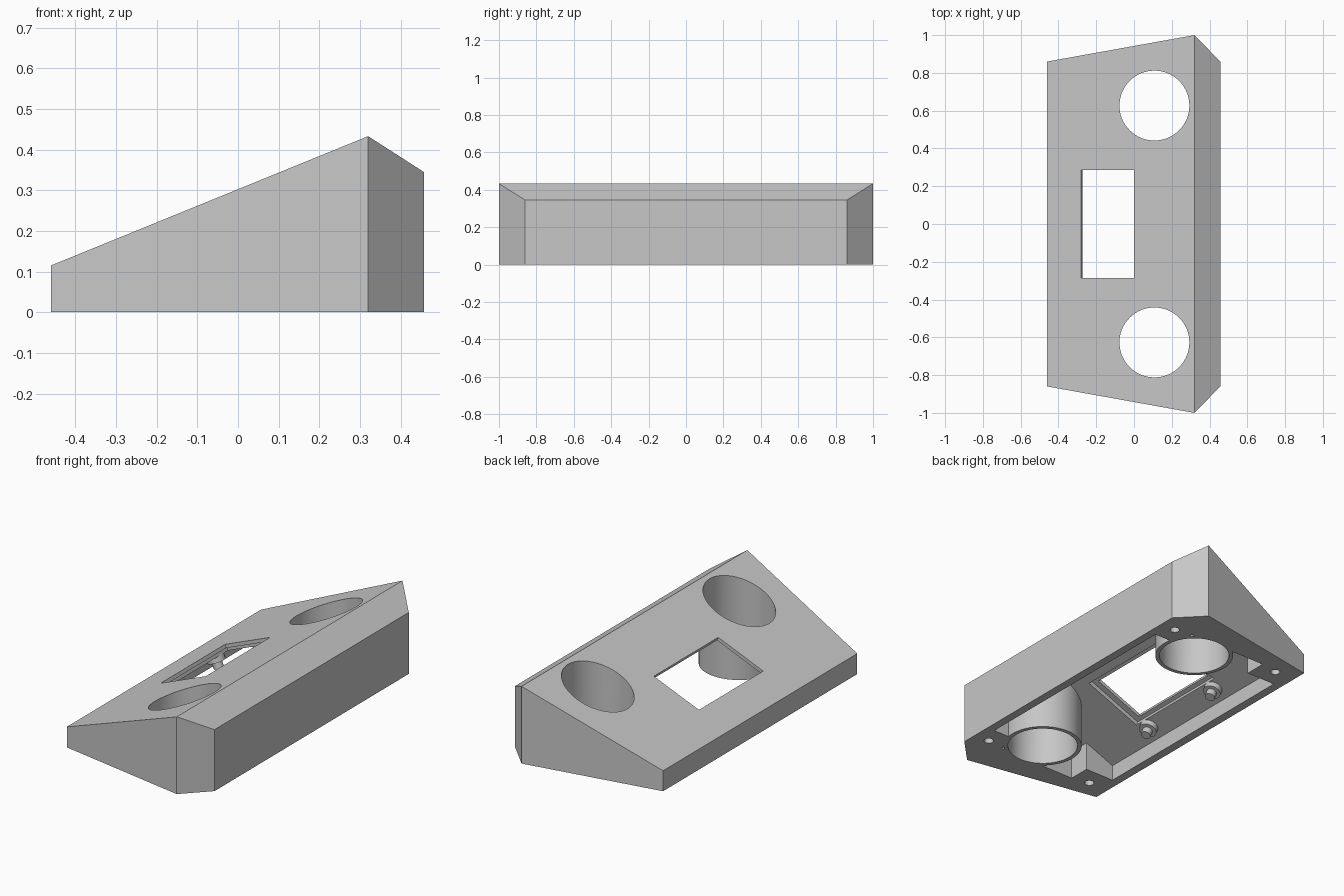
import bpy, bmesh, math
from mathutils import Matrix, Vector

if "Cube" in bpy.data.objects:
    bpy.data.objects.remove(bpy.data.objects["Cube"], do_unlink=True)

grey = bpy.data.materials.new("matte grey")
grey.use_nodes = True
grey.diffuse_color = (0.57, 0.57, 0.57, 1)
grey.node_tree.nodes["Principled BSDF"].inputs["Base Color"].default_value = grey.diffuse_color


def to_object(name, bm):
    bmesh.ops.recalc_face_normals(bm, faces=bm.faces)
    mesh = bpy.data.meshes.new(name)
    bm.to_mesh(mesh)
    bm.free()
    mesh.materials.append(grey)
    obj = bpy.data.objects.new(name, mesh)
    bpy.context.collection.objects.link(obj)
    return obj


def box(name, low, high, frame=Matrix()):
    low, high = Vector(low), Vector(high)
    bm = bmesh.new()
    bmesh.ops.create_cube(bm, size=1)
    size = Matrix.Diagonal((*(high - low), 1))
    bm.transform(frame @ Matrix.Translation((low + high) / 2) @ size)
    return to_object(name, bm)


def cylinder(name, x, y, low, high, radius, sides=64, frame=Matrix()):
    bm = bmesh.new()
    bmesh.ops.create_cone(bm, cap_ends=True, segments=sides, radius1=radius,
                          radius2=radius, depth=high - low)
    bm.transform(frame @ Matrix.Translation((x, y, (low + high) / 2)))
    return to_object(name, bm)


def prism(name, profile):
    """Solid from (x, z, half width) points, spanning both sides of y = 0."""
    bm = bmesh.new()
    ends = [[bm.verts.new((x, s * w, z)) for x, z, w in profile] for s in (-1, 1)]
    for end in ends:
        bm.faces.new(end)
    n = len(profile)
    for i in range(n):
        j = (i + 1) % n
        bm.faces.new((ends[0][i], ends[0][j], ends[1][j], ends[1][i]))
    return to_object(name, bm)


def combine(target, tool, operation="DIFFERENCE"):
    mod = target.modifiers.new("cut", "BOOLEAN")
    mod.operation, mod.object, mod.solver = operation, tool, "EXACT"
    bpy.context.view_layer.objects.active = target
    bpy.ops.object.modifier_apply(modifier=mod.name)
    bpy.data.objects.remove(tool, do_unlink=True)


# Wedge body: footprint corners with the height of the top above each
bm = bmesh.new()
half = [(-0.46, -0.86, 0.115), (0.32, -1, 0.433), (0.457, -0.86, 0.345)]
outline = half + [(x, -y, z) for x, y, z in reversed(half)]
floor = [bm.verts.new((x, y, 0)) for x, y, z in outline]
top = [bm.verts.new(p) for p in outline]
bm.faces.new(floor)
for i in range(6):
    j = (i + 1) % 6
    bm.faces.new((floor[i], floor[j], top[j], top[i]))
bm.faces.new((top[0], top[1], top[4], top[5]))
bm.faces.new((top[1], top[2], top[3], top[4]))
housing = to_object("housing", bm)

# Cavity below the panel, leaving corner posts and tube walls standing
inner = 0.79
cavity = prism("cavity_cutter", [(-0.41, -0.1, inner), (0.41, -0.1, inner),
                                 (0.41, 0.32, inner), (0.312, 0.383, inner),
                                 (-0.41, 0.088, inner)])
for side in (-1, 1):
    for x0, x1 in ((-0.6, -0.23), (0.26, 0.6)):
        y0, y1 = sorted((side * 0.667, side * 1.1))
        combine(cavity, box("post", (x0, y0, 0), (x1, y1, 0.6)))
    combine(cavity, cylinder("tube", 0.108, side * 0.627, 0, 0.6, 0.207))
combine(housing, cavity)

# Round bores and screw holes
for side in (-1, 1):
    combine(housing, cylinder("bore", 0.108, side * 0.627, -0.2, 0.7, 0.185))
    for x in (-0.335, 0.363):
        combine(housing, cylinder("screw_hole", x, side * 0.77, -0.1, 0.1, 0.025, 24))

# Window through the sloping panel, with a recess on its underside
slope = math.atan2(0.318, 0.78)
panel = Matrix.Translation((-0.14, 0, 0.2455)) @ Matrix.Rotation(-slope, 4, "Y")
combine(housing, box("recess", (-0.175, -0.32, -0.1), (0.18, 0.32, -0.02), panel))
combine(housing, box("window", (-0.151, -0.285, -0.15), (0.151, 0.285, 0.1), panel))

# Stepped mounting pegs under the panel
parts = [housing]
for side, label in ((-1, "front"), (1, "back")):
    peg = cylinder(label + "_mounting_peg", -0.222, side * 0.265, -0.075, -0.03, 0.048, 32, panel)
    combine(peg, cylinder("pin", -0.222, side * 0.265, -0.112, -0.05, 0.027, 32, panel), "UNION")
    parts.append(peg)

bpy.ops.object.select_all(action="DESELECT")
for part in parts:
    part.select_set(True)
bpy.context.view_layer.objects.active = housing
bpy.ops.object.shade_smooth_by_angle(angle=math.radians(25))
